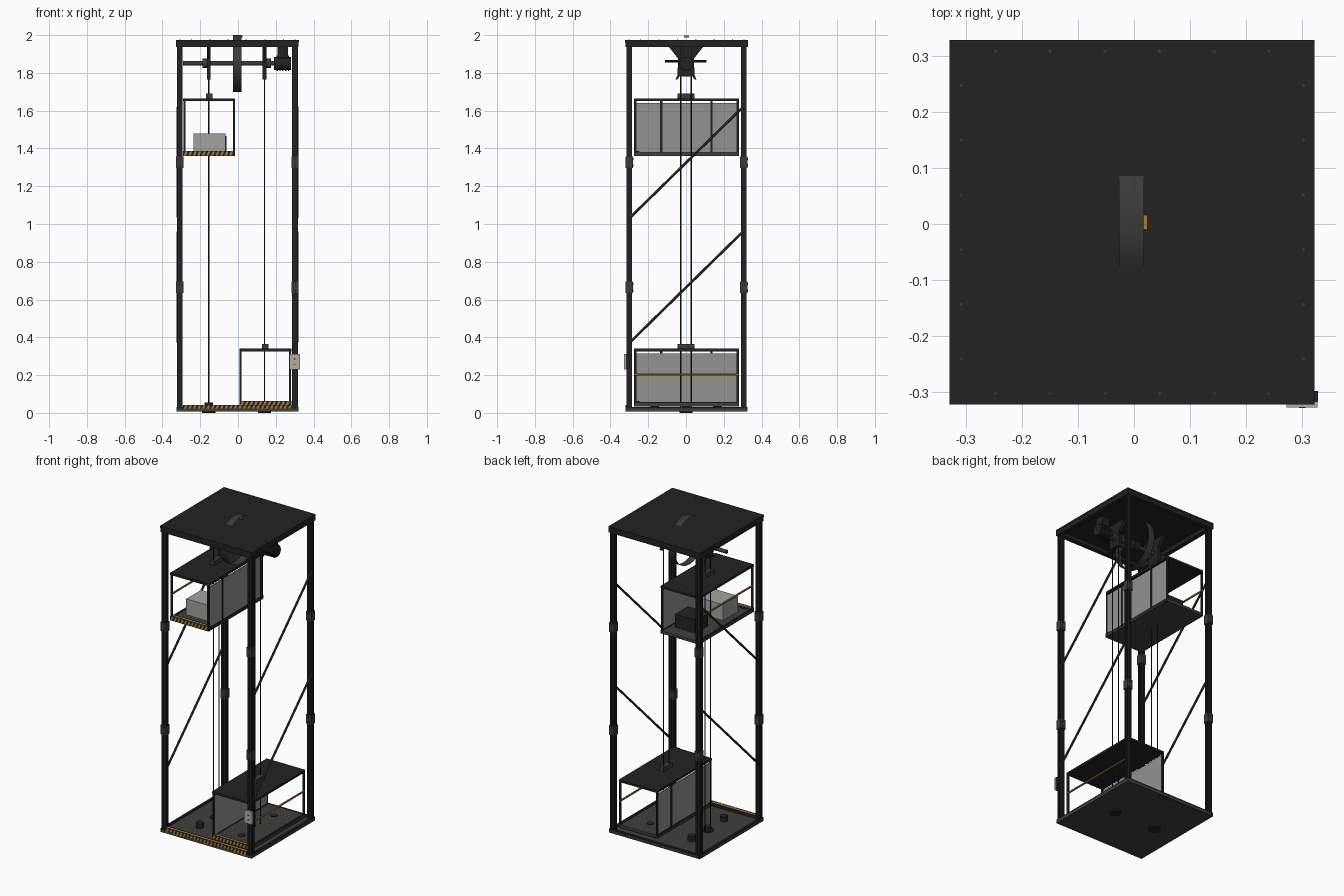
import bpy, bmesh, math
from mathutils import Vector

if "Cube" in bpy.data.objects:
    bpy.data.objects.remove(bpy.data.objects["Cube"])


def colour(name, r, g, b):
    m = bpy.data.materials.new(name)
    m.diffuse_color = (r, g, b, 1)
    m.use_nodes = True
    m.node_tree.nodes["Principled BSDF"].inputs["Base Color"].default_value = m.diffuse_color
    return m


BLACK = colour("black steel", 0.016, 0.016, 0.016)
DARK = colour("dark grey", 0.042, 0.042, 0.038)
FLOOR = colour("floor grey", 0.05, 0.05, 0.043)
PANEL = colour("panel grey", 0.29, 0.295, 0.27)
CRATE = colour("light crate", 0.36, 0.36, 0.34)
GOLD = colour("safety gold", 0.40, 0.21, 0.03)
BEIGE = colour("beige box", 0.45, 0.43, 0.38)
RED = colour("red button", 0.45, 0.03, 0.02)

CX, CY = -0.003, 0.003          # tower axis
CABLE_Y = (-0.027, 0.027)


def finish(name, bm, mat, smooth=False):
    bmesh.ops.recalc_face_normals(bm, faces=bm.faces)
    me = bpy.data.meshes.new(name)
    bm.to_mesh(me)
    bm.free()
    me.materials.append(mat)
    ob = bpy.data.objects.new(name, me)
    bpy.context.collection.objects.link(ob)
    if smooth:
        bpy.context.view_layer.objects.active = ob
        ob.select_set(True)
        bpy.ops.object.shade_smooth_by_angle()
        ob.select_set(False)
    return ob


def box(name, x, y, z, mat):
    """Box from (min, max) ranges."""
    bm = bmesh.new()
    bmesh.ops.create_cube(bm, size=1)
    for v in bm.verts:
        v.co = [r[0] + (c + 0.5) * (r[1] - r[0]) for c, r in zip(v.co, (x, y, z))]
    return finish(name, bm, mat)


def rod(name, a, b, r, mat, sides=16, caps=True):
    """Cylinder between two points."""
    a, b = Vector(a), Vector(b)
    bm = bmesh.new()
    bmesh.ops.create_cone(bm, cap_ends=caps, segments=sides, radius1=r, radius2=r,
                          depth=(b - a).length)
    q = (b - a).to_track_quat('Z', 'Y')
    for v in bm.verts:
        v.co = q @ v.co + (a + b) / 2
    return finish(name, bm, mat, True)


def extrude(name, pts, vec, mat):
    """Extrude a closed planar outline."""
    bm = bmesh.new()
    f = bm.faces.new([bm.verts.new(p) for p in pts])
    res = bmesh.ops.extrude_face_region(bm, geom=[f])
    bmesh.ops.translate(bm, vec=vec,
                        verts=[v for v in res["geom"] if isinstance(v, bmesh.types.BMVert)])
    return finish(name, bm, mat)


def hazard_strip(name, x0, x1, y, z0, z1):
    """Black threshold with slanted gold stripes on front and top."""
    box(name, (x0, x1), (y, y + 0.03), (z0, z1), BLACK)
    bm = bmesh.new()
    step, w, lean = 0.024, 0.012, 0.011
    for i in range(int((x1 - x0 - lean) / step + 0.4)):
        x = x0 + 0.002 + i * step
        for up in (Vector((lean, 0, z1 - z0)), Vector((lean, 0.03, 0))):
            p = Vector((x, y - 0.001, z0 if up.z else z1 + 0.001))
            q = Vector((w, 0, 0))
            bm.faces.new([bm.verts.new(c) for c in (p, p + q, p + q + up, p + up)])
    finish(name + "_stripes", bm, GOLD)


# Base plate with rim
box("base_plate", (-0.326, 0.32), (-0.32, 0.326), (0.008, 0.024), FLOOR)
for s in (-1, 1):
    x, y = CX + s * 0.315, CY + s * 0.315
    box("base_side_rim", (x - 0.008, x + 0.008), (-0.32, 0.326), (0.008, 0.032), BLACK)
box("base_back_rim", (-0.326, 0.32), (0.31, 0.326), (0.008, 0.032), BLACK)
hazard_strip("base_threshold", -0.292, 0.286, -0.319, 0.014, 0.042)

# Top plate, edge beams and bolts
box("top_plate", (-0.329, 0.322), (-0.322, 0.328), (1.962, 1.975), BLACK)
for s in (-1, 1):
    x, y = CX + s * 0.31, CY + s * 0.31
    box("top_side_beam", (x - 0.014, x + 0.014), (-0.321, 0.327), (1.936, 1.963), BLACK)
    box("top_cross_beam", (-0.327, 0.321), (y - 0.014, y + 0.014), (1.936, 1.963), BLACK)
    for i in range(6):
        t = (i - 2.5) * 0.0975
        for bx, by in ((CX + t, CY + s * 0.305), (CX + s * 0.305, CY + t)):
            rod("top_bolt", (bx, by, 1.973), (bx, by, 1.977), 0.003, DARK, 8)

# Slotted corner posts with joint sleeves
quarter = [(0.015, 0.015), (0.004, 0.015), (0.004, 0.010)]
half = quarter + [(-x, y) for x, y in reversed(quarter)]
ring = []
for x, y in half:
    ring.append((x, y))
left = [(-0.015, 0.004), (-0.010, 0.004), (-0.010, -0.004), (-0.015, -0.004)]
ring += left + [(-x, -y) for x, y in half] + [(-x, -y) for x, y in left]
for sx in (-1, 1):
    for sy in (-1, 1):
        px, py = CX + sx * 0.305, CY + sy * 0.303
        extrude("corner_post", [(px + x, py + y, 0.01) for x, y in ring],
                (0, 0, 1.94), BLACK)
        for z in (0.665, 1.327):
            box("post_sleeve", (px - 0.019, px + 0.019), (py - 0.019, py + 0.019),
                (z - 0.03, z + 0.03), DARK)
            for dz in (-0.018, 0.018):
                rod("sleeve_bolt", (px, py - 0.021, z + dz), (px, py + 0.021, z + dz),
                    0.005, BLACK, 8)

# Diagonal braces on both sides
for x in (-0.318, 0.314):
    for z in (0.375, 1.035):
        rod("diagonal_brace", (x, -0.295, z), (x, 0.3, z + 0.583), 0.007, DARK, 8)


def car(name, cx, z, inner):
    """Lift car; inner is +1/-1 for the panelled side."""
    w, y0, y1, h = 0.137, -0.274, 0.28, 0.305
    x0, x1 = cx - w, cx + w
    box(name + "_floor", (x0, x1), (y0, y1), (z, z + 0.018), FLOOR)
    box(name + "_roof", (x0, x1), (y0, y1), (z + h - 0.014, z + h), BLACK)
    hazard_strip(name + "_threshold", x0, x1, y0 - 0.001, z, z + 0.027)
    for x in (x0 + 0.006, x1 - 0.006):
        box(name + "_sill", (x - 0.006, x + 0.006), (y0, y1), (z, z + 0.022), BLACK)
        for y in (y0 + 0.006, y1 - 0.006):
            box(name + "_upright", (x - 0.005, x + 0.005), (y - 0.006, y + 0.006),
                (z, z + h), BLACK)
    # Floor seams
    for i in range(6):
        y = -0.2 + i * 0.08
        box(name + "_floor_seam", (x0 + 0.02, x1 - 0.02), (y - 0.0015, y + 0.0015),
            (z + 0.017, z + 0.019), PANEL)
    # Panelled wall with mullions towards the shaft centre
    xi, xo = cx + inner * (w - 0.006), cx - inner * (w - 0.006)
    box(name + "_wall", (xi - 0.003, xi + 0.003), (y0 + 0.01, y1 - 0.01),
        (z + 0.015, z + h - 0.025), PANEL)
    xm = xi + inner * 0.004
    for y in (-0.131, 0.135):
        box(name + "_mullion", (xm - 0.003, xm + 0.003), (y - 0.006, y + 0.006),
            (z + 0.015, z + h - 0.01), BLACK)
    # Handrail on the open side and hitch block on the roof
    rod(name + "_handrail", (xo, y0, z + 0.168), (xo, y1, z + 0.168), 0.006, GOLD, 10)
    box(name + "_hitch", (cx - 0.017, cx + 0.017), (-0.045, 0.045),
        (z + h, z + h + 0.026), DARK)


car("upper_car", -0.153, 1.36, 1)
car("lower_car", 0.145, 0.035, -1)

# Cargo in the upper car
box("light_crate", (-0.235, -0.067), (-0.19, -0.04), (1.378, 1.48), CRATE)
box("dark_crate", (-0.205, -0.062), (0.07, 0.2), (1.378, 1.465), BLACK)

# Cables, base hubs, buffers and hangers for both lanes
for cx in (-0.155, 0.14):
    for y in CABLE_Y:
        rod("cable", (cx, y, 0.03), (cx, y, 1.83), 0.0035, BLACK, 8)
    rod("base_hub", (cx, 0, 0), (cx, 0, 0.03), 0.035, BLACK, 24)
    rod("hub_cap", (cx, 0, 0.03), (cx, 0, 0.052), 0.022, BLACK, 24)
    for y in (-0.165, 0.165):
        rod("buffer", (cx, y, 0.02), (cx, y, 0.056), 0.023, BLACK, 20)
    prof = [(0.09, 1.937), (0.042, 1.875), (0.045, 1.79), (0.055, 1.765), (0.045, 1.765),
            (0.036, 1.78)]
    pts = prof + [(-y, z) for y, z in reversed(prof)]
    extrude("hanger_bracket", [(cx - 0.01, y, z) for y, z in pts], (0.02, 0, 0), BLACK)
    s = -1 if cx < 0 else 1
    rod("bearing", (cx + s * 0.01, 0, 1.85), (cx + s * 0.034, 0, 1.85), 0.025, DARK, 20)

# Drive shaft, cross bar and open wheel band
rod("drive_shaft", (-0.292, 0, 1.85), (0.2, 0, 1.85), 0.012, DARK, 16)
rod("cross_bar", (0.14, -0.11, 1.862), (0.14, 0.108, 1.862), 0.006, BLACK, 8)
rod("drive_wheel", (-0.027, 0.003, 1.85), (0.018, 0.003, 1.85), 0.15, DARK, 48, caps=False)
rod("wheel_hub", (-0.027, 0, 1.85), (0.018, 0, 1.85), 0.03, BLACK, 24)
box("wheel_marker", (0.017, 0.024), (-0.01, 0.016), (1.988, 1.998), GOLD)

# Motor with cooling fins and terminal box
rod("motor_body", (0.19, 0, 1.85), (0.28, 0, 1.85), 0.035, BLACK, 24)
for i in range(5):
    x = 0.205 + i * 0.015
    rod("motor_fin", (x, 0, 1.85), (x + 0.006, 0, 1.85), 0.041, BLACK, 24)
box("motor_terminal_box", (0.21, 0.265), (-0.03, 0.03), (1.88, 1.937), BLACK)

# Control box on the front right post
box("control_box", (0.272, 0.327), (-0.327, -0.316), (0.23, 0.313), BEIGE)
box("control_box_bracket", (0.31, 0.328), (-0.317, -0.298), (0.235, 0.308), BLACK)
for z, m in ((0.255, GOLD), (0.285, RED)):
    rod("control_button", (0.3, -0.328, z), (0.3, -0.32, z), 0.006, m, 12)
